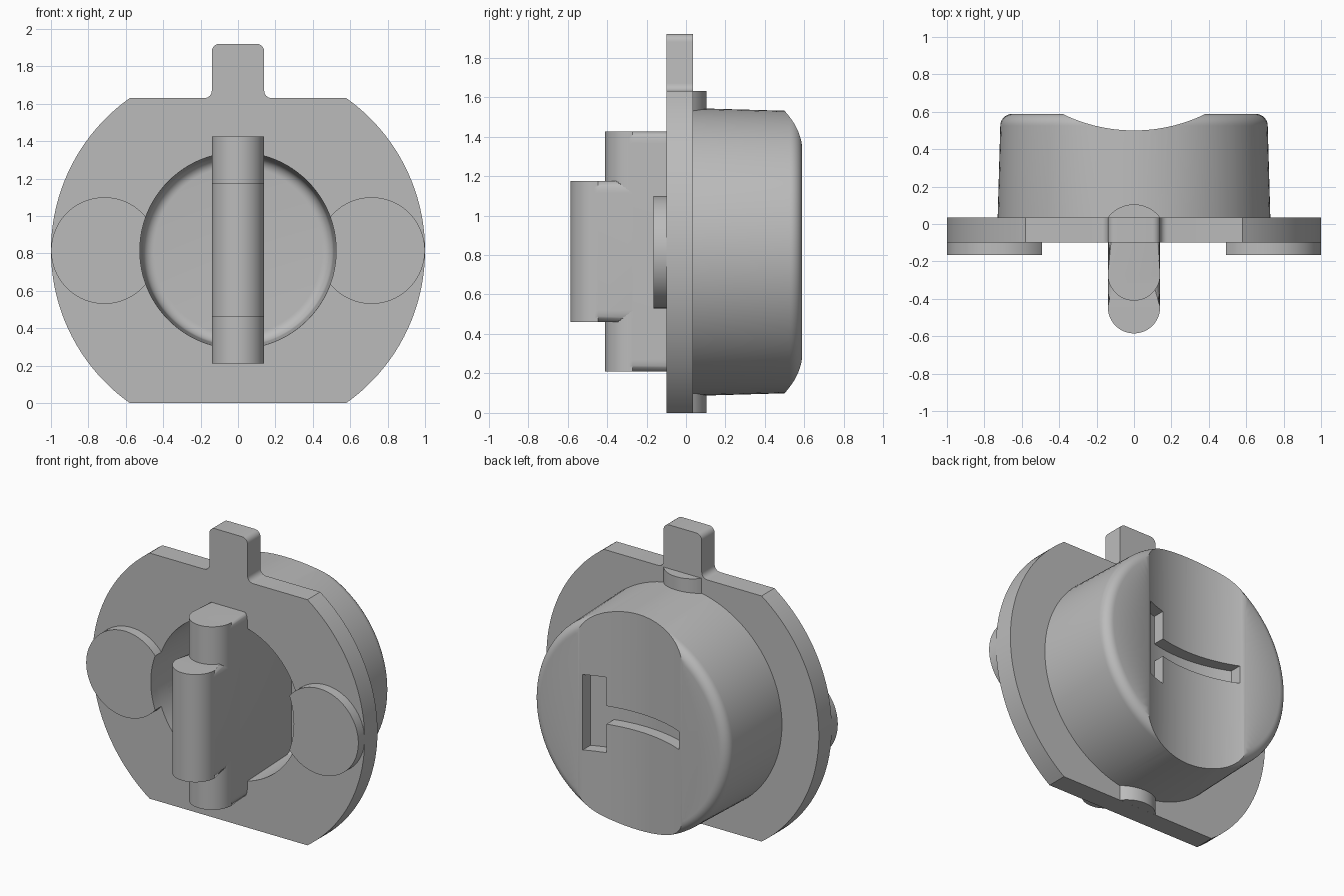
import bpy, bmesh
from math import sin, cos, pi, asin, sqrt, radians
from mathutils import Matrix

if "Cube" in bpy.data.objects:
    bpy.data.objects.remove(bpy.data.objects["Cube"], do_unlink=True)

MID = 0.815          # height of the main axis
WALL = 0.14          # half width of handle and tab
GROOVE_R = 0.868     # radius of the hollow across the back
GROOVE_Y = 0.50 + GROOVE_R

grey = bpy.data.materials.new("plain grey")
grey.use_nodes = True
grey.diffuse_color = (0.5, 0.5, 0.5, 1)
grey.node_tree.nodes["Principled BSDF"].inputs["Base Color"].default_value = (0.5, 0.5, 0.5, 1)


def make(name, bm):
    bmesh.ops.recalc_face_normals(bm, faces=bm.faces)
    mesh = bpy.data.meshes.new(name)
    bm.to_mesh(mesh)
    bm.free()
    mesh.materials.append(grey)
    ob = bpy.data.objects.new(name, mesh)
    bpy.context.collection.objects.link(ob)
    return ob


def arc(cx, cy, r, a0, a1, n):
    steps = [radians(a0 + (a1 - a0) * i / n) for i in range(n + 1)]
    return [(cx + r * cos(a), cy + r * sin(a)) for a in steps]


def prism(points, axis, lo, hi):
    """Extrude a flat outline along y (outline in x, z) or z (outline in x, y)."""
    bm = bmesh.new()
    place = (lambda p, d: (p[0], d, p[1])) if axis == "Y" else (lambda p, d: (p[0], p[1], d))
    a = [bm.verts.new(place(p, lo)) for p in points]
    b = [bm.verts.new(place(p, hi)) for p in points]
    bm.faces.new(a)
    bm.faces.new(b[::-1])
    for i in range(len(a)):
        j = (i + 1) % len(a)
        bm.faces.new((a[i], a[j], b[j], b[i]))
    return bm


def lathe(profile):
    """Spin a (radius, y) profile about the main axis."""
    bm = bmesh.new()
    vs = [bm.verts.new((r, y, MID)) for r, y in profile]
    es = [bm.edges.new(pair) for pair in zip(vs, vs[1:])]
    bmesh.ops.spin(bm, geom=vs + es, cent=(0, 0, MID), axis=(0, 1, 0),
                   angle=2 * pi, steps=96, use_duplicate=False)
    bmesh.ops.remove_doubles(bm, verts=bm.verts, dist=0.0005)
    return bm


def select_only(ob):
    bpy.ops.object.select_all(action="DESELECT")
    ob.select_set(True)
    bpy.context.view_layer.objects.active = ob


def cut(ob, *cutters):
    select_only(ob)
    for c in cutters:
        mod = ob.modifiers.new("cut", "BOOLEAN")
        mod.operation = "DIFFERENCE"
        mod.solver = "EXACT"
        mod.object = c
        bpy.ops.object.modifier_apply(modifier=mod.name)


def round_bar(name, front, back, lo, hi):
    """Upright bar with a half-round front and softened ends."""
    pts = arc(0, front + WALL, WALL, 180, 360, 24) + [(WALL, back), (-WALL, back)]
    bm = prism(pts, "Z", lo, hi)
    ends = [e for e in bm.edges if abs(e.verts[0].co.z - e.verts[1].co.z) < 1e-5]
    bmesh.ops.bevel(bm, geom=ends, offset=0.06, segments=6, profile=0.5, affect="EDGES")
    return make(name, bm)


# Mounting plate: clipped disc with a filleted tab on top
clip = math_angle = asin(MID) * 180 / pi
half = arc(0, MID, 1, -clip, clip, 40)
half += arc(0.18, 1.67, 0.04, 270, 180, 6) + arc(0.10, 1.88, 0.04, 0, 90, 6)
outline = half + [(-x, z) for x, z in reversed(half)]
plate = make("mounting_plate", prism(outline, "Y", -0.10, 0.035))

# Rear cup with tapered wall and rounded rim
cup = make("rear_cup", lathe([(0, 0), (0.73, 0)] + arc(0.652, 0.525, 0.063, 0, 90, 8) + [(0, 0.588)]))

# Front side discs
discs = [make(side + "_disc", prism(arc(s * 0.714, MID, 0.285, 0, 357, 119), "Y", -0.165, -0.09))
         for side, s in (("left", 1), ("right", -1))]

# Cutters: front recess, back hollow and the two blind slots
recess = make("recess_cutter", lathe([(0, -0.3), (0.525, -0.3), (0.525, -0.10)]
                                     + arc(0.45, 0.30, 0.06, 0, 90, 8) + [(0, 0.36)]))
groove = make("groove_cutter", prism(arc(0, GROOVE_Y, GROOVE_R, 0, 358, 179), "Z", -0.2, 1.9))


def slot(name, x0, x1, height, n=16):
    xs = [x0 + (x1 - x0) * i / n for i in range(n + 1)]
    floor = [(x, GROOVE_Y - sqrt(GROOVE_R ** 2 - x * x) - 0.08) for x in xs]
    return make(name, prism(floor + [(x1, 0.8), (x0, 0.8)], "Z", MID - height / 2, MID + height / 2))


upright_slot = slot("upright_slot_cutter", 0.215, 0.355, 0.50)
cross_slot = slot("cross_slot_cutter", -0.35, 0.25, 0.12)

cut(plate, recess)
cut(cup, recess, groove, upright_slot, cross_slot)
for d in discs:
    cut(d, recess)

for helper in (recess, groove, upright_slot, cross_slot):
    bpy.data.objects.remove(helper, do_unlink=True)

# Handle: long stem reaching the recess floor, with a shorter grip on its front
parts = [plate, cup, *discs,
         round_bar("handle_stem", -0.41, 0.39, 0.21, 1.425),
         round_bar("handle_grip", -0.585, -0.18, 0.46, 1.175)]

# Small curved locating bumps behind the plate, top and bottom
for name, lo, hi in (("top_bump", 1.5, 1.63), ("bottom_bump", 0, 0.13)):
    parts.append(make(name, prism(arc(0, -0.07, 0.175, 37, 143, 20), "Z", lo, hi)))

for ob in parts:
    select_only(ob)
    bpy.ops.object.shade_smooth_by_angle(angle=radians(30))
